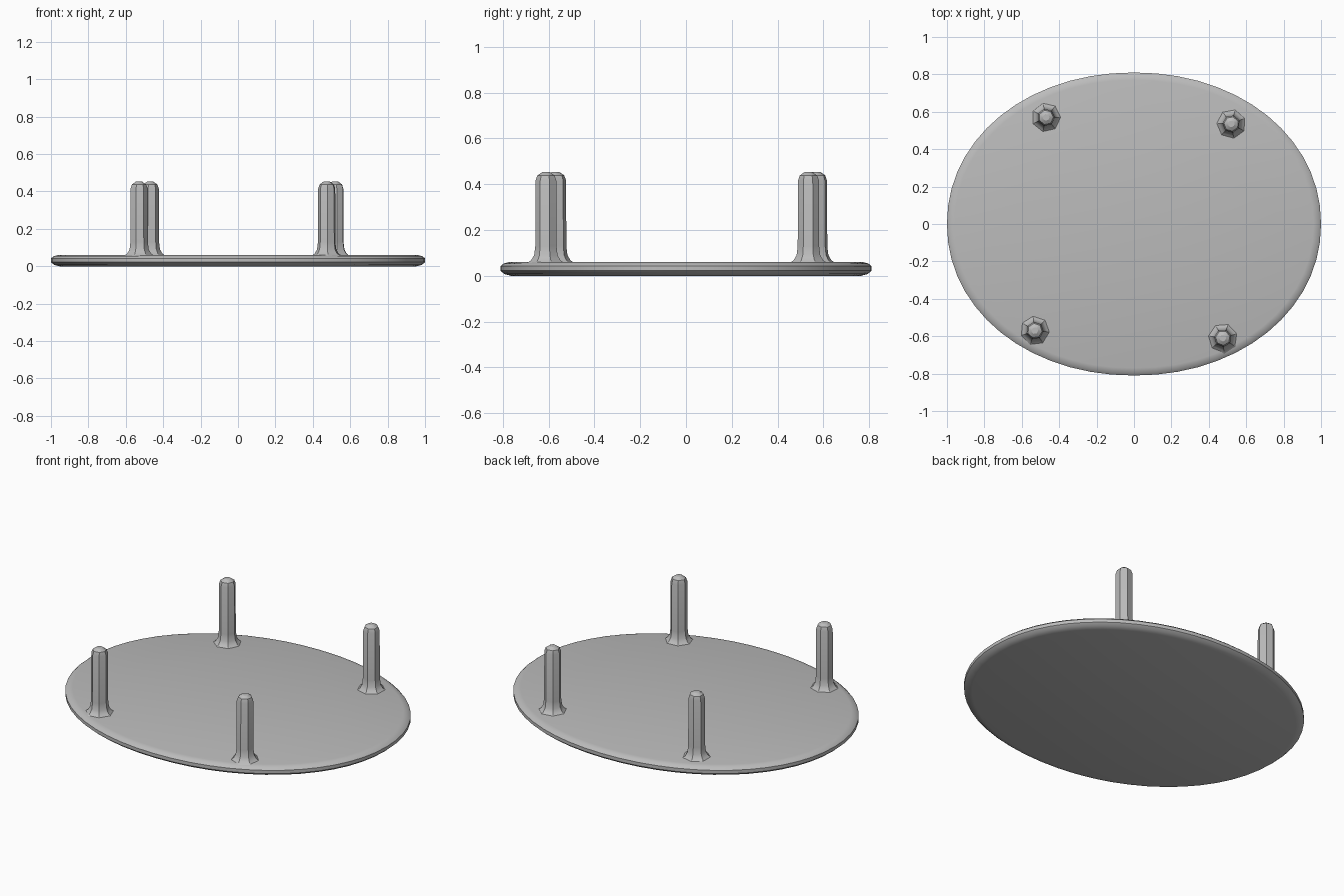
import bpy, bmesh, math

if "Cube" in bpy.data.objects:
    bpy.data.objects.remove(bpy.data.objects["Cube"])

grey = bpy.data.materials.new("plain grey")
grey.diffuse_color = (0.5, 0.5, 0.5, 1)
grey.use_nodes = True
grey.node_tree.nodes["Principled BSDF"].inputs["Base Color"].default_value = grey.diffuse_color


def lathe(name, rings, sides, outline, turn=0.0):
    """Stack closed rings (scale offset, z) of a given outline and cap both ends."""
    bm = bmesh.new()
    loops = []
    for off, z in rings:
        loop = []
        for i in range(sides):
            x, y = outline(turn + 2 * math.pi * i / sides, off)
            loop.append(bm.verts.new((x, y, z)))
        loops.append(loop)
    for a, b in zip(loops, loops[1:]):
        for i in range(sides):
            j = (i + 1) % sides
            bm.faces.new((a[i], a[j], b[j], b[i]))
    bm.faces.new(loops[0][::-1])
    bm.faces.new(loops[-1])
    me = bpy.data.meshes.new(name)
    bm.to_mesh(me)
    bm.free()
    me.materials.append(grey)
    ob = bpy.data.objects.new(name, me)
    bpy.context.collection.objects.link(ob)
    bpy.context.view_layer.objects.active = ob
    ob.select_set(True)
    bpy.ops.object.shade_smooth_by_angle(angle=math.radians(30))
    ob.select_set(False)
    return ob


def oval(t, off):
    c, s = math.cos(t), math.sin(t)
    p = 2 / 2.06
    return (math.copysign(abs(c) ** p, c) * (1.0 - off),
            math.copysign(abs(s) ** p, s) * (0.81 - off))


def circle(t, r):
    return r * math.cos(t), r * math.sin(t)


# Oval plate with a rounded rim
lathe("oval_plate", [(0.045, 0.0), (0.016, 0.008), (0.0, 0.022), (0.0, 0.042),
                     (0.014, 0.054), (0.04, 0.06)], 56, oval)

# Four faceted pegs, flared at the foot and blunt at the tip
peg_rings = [(0.085, 0.055), (0.066, 0.068), (0.053, 0.09), (0.048, 0.13),
             (0.047, 0.415), (0.039, 0.438), (0.018, 0.452)]
pegs = {"back_left_peg": (-0.47, 0.57), "back_right_peg": (0.52, 0.535),
        "front_left_peg": (-0.53, -0.57), "front_right_peg": (0.475, -0.61)}
for k, (name, (x, y)) in enumerate(pegs.items()):
    peg = lathe(name, peg_rings, 7, circle, turn=0.4 * k)
    peg.location = (x, y, 0)
